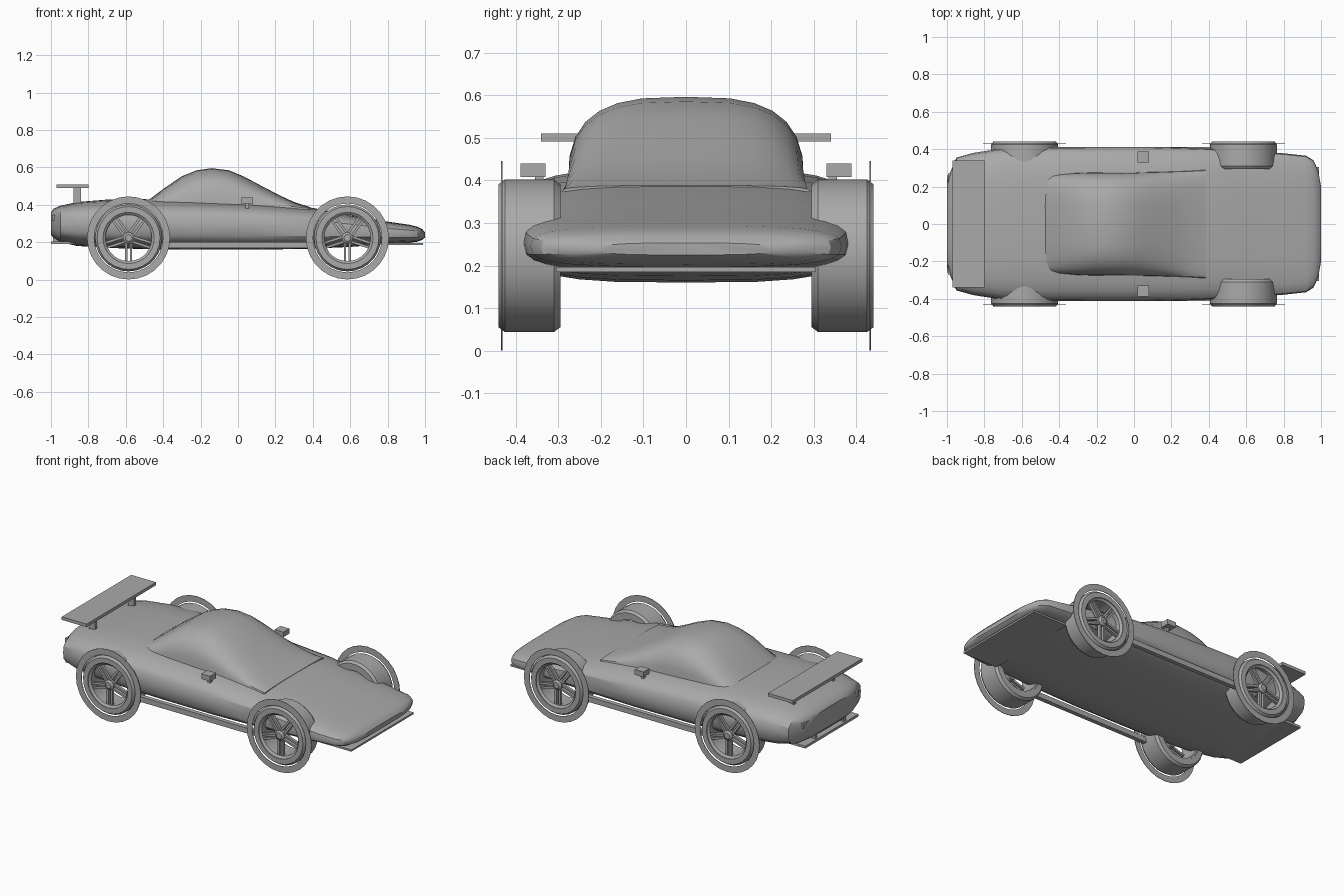
import bpy, bmesh, math
from mathutils import Matrix, Vector

cube = bpy.data.objects.get("Cube")
if cube:
    bpy.data.objects.remove(cube, do_unlink=True)

grey = bpy.data.materials.new("plain grey")
grey.use_nodes = True
GREY = (0.4, 0.4, 0.4, 1)
grey.diffuse_color = GREY
grey.node_tree.nodes["Principled BSDF"].inputs["Base Color"].default_value = GREY


def finish(name, bm, smooth=0):
    bmesh.ops.recalc_face_normals(bm, faces=bm.faces)
    mesh = bpy.data.meshes.new(name)
    bm.to_mesh(mesh)
    bm.free()
    mesh.materials.append(grey)
    obj = bpy.data.objects.new(name, mesh)
    bpy.context.collection.objects.link(obj)
    if smooth:
        bpy.ops.object.select_all(action="DESELECT")
        obj.select_set(True)
        bpy.context.view_layer.objects.active = obj
        bpy.ops.object.shade_smooth_by_angle(angle=math.radians(smooth))
    return obj


def box(name, x, y, z):
    """Box from three (low, high) ranges."""
    bm = bmesh.new()
    size = [b - a for a, b in (x, y, z)]
    mid = Vector([(a + b) / 2 for a, b in (x, y, z)])
    bmesh.ops.create_cube(bm, size=1, matrix=Matrix.Translation(mid) @ Matrix.Diagonal((*size, 1)))
    return finish(name, bm)


def skin(bm, rings, closed=False, caps=True):
    """Join rings of points with quads."""
    rows = [[bm.verts.new(p) for p in ring] for ring in rings]
    pairs = list(zip(rows, rows[1:])) + ([(rows[-1], rows[0])] if closed else [])
    for a, b in pairs:
        for i in range(len(a)):
            j = (i + 1) % len(a)
            bm.faces.new((a[i], a[j], b[j], b[i]))
    if caps and not closed:
        bm.faces.new(rows[0])
        bm.faces.new(rows[-1])


def power(v, e):
    return math.copysign(abs(v) ** e, v)


def section(x, width, low, waist, high, e_top, e_low, count=28):
    """Rounded cross-section with its own roundness above and below the waist."""
    ring = []
    for k in range(count):
        a = math.tau * k / count
        c, s = math.cos(a), math.sin(a)
        e = e_top if s >= 0 else e_low
        reach = high - waist if s >= 0 else waist - low
        ring.append((x, width * power(c, e), waist + reach * power(s, e)))
    return ring


def turn(name, profile, centre, side, count=28):
    """Revolve a closed (radius, depth) profile around the wheel axle."""
    bm = bmesh.new()
    rings = [[(centre[0] + r * math.cos(a), side * y, centre[1] + r * math.sin(a)) for r, y in profile]
             for a in (math.tau * k / count for k in range(count))]
    skin(bm, rings, closed=True)
    return finish(name, bm, 35)


# Body shell: x, half width, bottom, waist, top
stations = [
    (-1.0, 0.22, 0.24, 0.30, 0.36), (-0.985, 0.27, 0.22, 0.30, 0.38),
    (-0.95, 0.355, 0.20, 0.30, 0.395), (-0.86, 0.38, 0.18, 0.30, 0.415),
    (-0.7, 0.405, 0.17, 0.30, 0.428), (-0.5, 0.412, 0.163, 0.295, 0.43),
    (-0.25, 0.413, 0.16, 0.29, 0.425), (0.1, 0.413, 0.16, 0.285, 0.41),
    (0.38, 0.405, 0.165, 0.28, 0.387), (0.6, 0.392, 0.175, 0.265, 0.345),
    (0.8, 0.378, 0.19, 0.25, 0.31), (0.92, 0.365, 0.197, 0.245, 0.293),
    (0.96, 0.34, 0.203, 0.242, 0.283), (0.985, 0.285, 0.212, 0.24, 0.27),
    (1.0, 0.2, 0.225, 0.238, 0.253),
]
bm = bmesh.new()
skin(bm, [section(x, w, lo, mid, hi, 0.62, 0.6) for x, w, lo, mid, hi in stations])
finish("body_shell", bm, 30)

# Cockpit canopy: x, half width, top
roof = [(-0.48, 0.265, 0.425), (-0.4, 0.268, 0.485), (-0.3, 0.275, 0.553), (-0.22, 0.277, 0.585),
        (-0.14, 0.278, 0.596), (-0.05, 0.278, 0.585), (0.03, 0.278, 0.552), (0.12, 0.28, 0.504),
        (0.22, 0.283, 0.452), (0.3, 0.286, 0.415), (0.385, 0.29, 0.388)]
bm = bmesh.new()
skin(bm, [section(x, w, 0.37, 0.375, top, 0.66, 0.3) for x, w, top in roof])
finish("canopy", bm, 30)

# Wheels
AXLE_Z, AXLE_X = 0.223, 0.585
tyre = [(0.135, 0.295), (0.168, 0.295), (0.179, 0.31), (0.179, 0.425), (0.168, 0.44), (0.137, 0.44)]
rim = [(0.124, 0.30), (0.137, 0.30), (0.137, 0.435), (0.124, 0.425)]
hub = [(0.001, 0.36), (0.03, 0.36), (0.03, 0.425), (0.018, 0.434), (0.001, 0.434)]
arch = [(0.184, 0.431), (0.222, 0.431), (0.222, 0.434), (0.184, 0.434)]
for end, x in (("front", AXLE_X), ("rear", -AXLE_X)):
    for label, side in (("left", 1), ("right", -1)):
        tag = f"{end}_{label}"
        for part, profile in (("tyre", tyre), ("rim", rim), ("hub", hub), ("wheel_ring", arch)):
            turn(f"{tag}_{part}", profile, (x, AXLE_Z), side)
        # Five pairs of spokes
        bm = bmesh.new()
        for k in range(5):
            for offset in (-0.013, 0.013):
                place = (Matrix.Translation((x, side * 0.413, AXLE_Z))
                         @ Matrix.Rotation(math.tau * k / 5 + math.pi / 2, 4, "Y")
                         @ Matrix.Translation((0.075, 0, offset))
                         @ Matrix.Diagonal((0.11, 0.018, 0.013, 1)))
                bmesh.ops.create_cube(bm, size=1, matrix=place)
        finish(f"{tag}_spokes", bm)

# Parts mirrored on both sides
for label, side in (("left", 1), ("right", -1)):
    def paired(name, x, y, z):
        return box(f"{label}_{name}", x, sorted(side * v for v in y), z)
    paired("side_skirt", (-0.42, 0.42), (0.385, 0.412), (0.168, 0.2))
    paired("mirror", (0.02, 0.08), (0.33, 0.388), (0.408, 0.44))
    paired("mirror_stalk", (0.04, 0.06), (0.335, 0.355), (0.36, 0.41))
    paired("wing_post", (-0.88, -0.84), (0.18, 0.2), (0.38, 0.495))
    paired("tail_lamp", (-0.995, -0.95), (0.21, 0.27), (0.315, 0.345))
    paired("diffuser_fin", (-0.99, -0.95), (0.13, 0.15), (0.19, 0.255))

# Wing, splitter and diffuser plates
box("rear_wing", (-0.97, -0.80), (-0.34, 0.34), (0.491, 0.51))
box("front_splitter", (0.75, 0.99), (-0.305, 0.305), (0.185, 0.196))
box("rear_diffuser", (-1.0, -0.8), (-0.26, 0.26), (0.19, 0.205))
